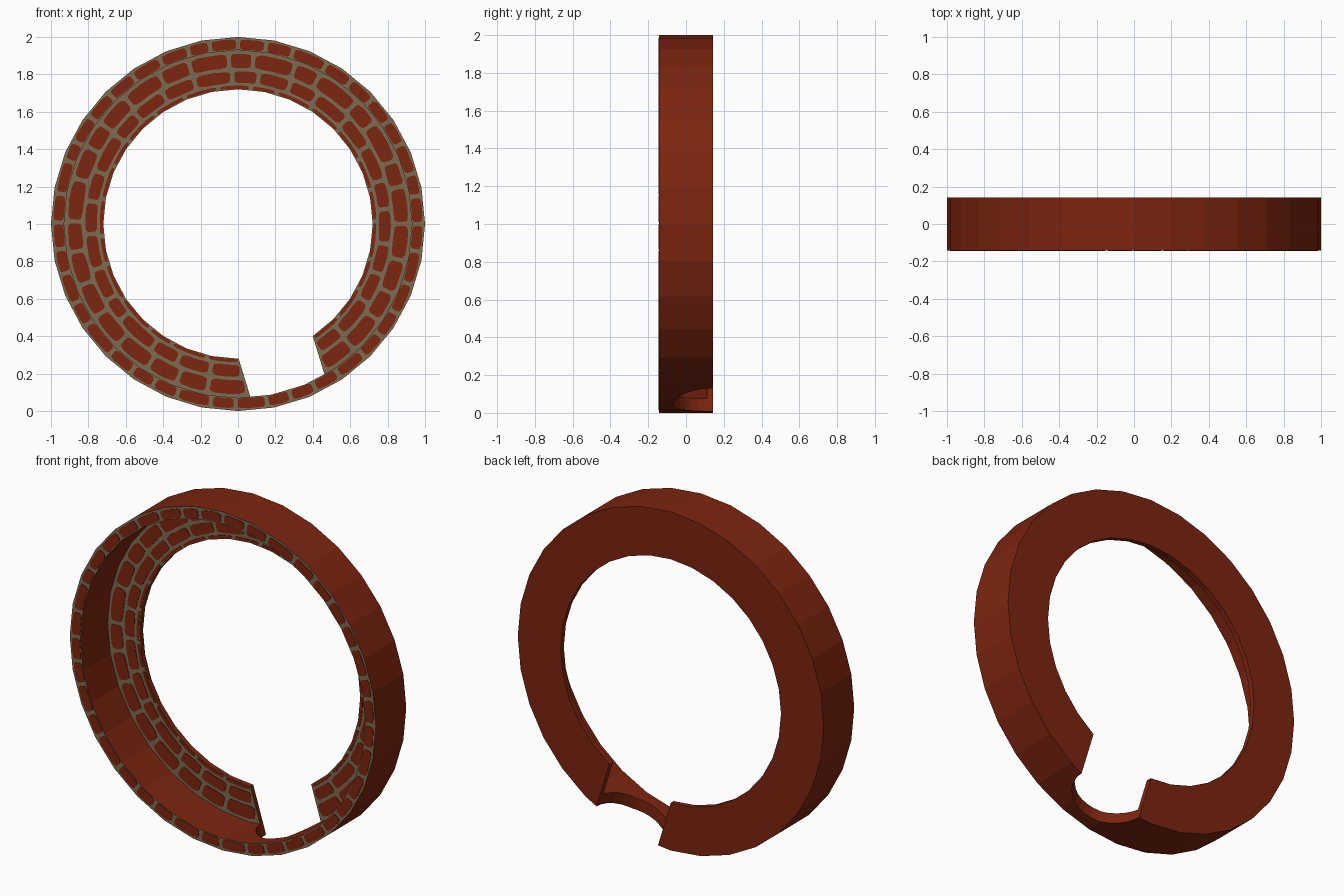
import bpy, bmesh, math, random
from mathutils import Matrix, Vector

if "Cube" in bpy.data.objects:
    bpy.data.objects.remove(bpy.data.objects["Cube"])

random.seed(4)
SEG = 32
HALF = 0.142          # half depth of the ring
WEB = 0.112           # front face of the thin back web
NOTCH = math.radians(-73)
NOTCH_R = 0.21


def material(name, rgb):
    m = bpy.data.materials.new(name)
    m.diffuse_color = (*rgb, 1)
    m.use_nodes = True
    m.node_tree.nodes["Principled BSDF"].inputs["Base Color"].default_value = m.diffuse_color
    return m


red = material("brick red", (0.205, 0.018, 0.005))
mortar = material("mortar", (0.20, 0.145, 0.08))


def polar(r, a, y):
    return Vector((r * math.cos(a), y, 1 + r * math.sin(a)))


def make_object(name, bm, mats):
    bmesh.ops.recalc_face_normals(bm, faces=bm.faces)
    me = bpy.data.meshes.new(name)
    bm.to_mesh(me)
    bm.free()
    for m in mats:
        me.materials.append(m)
    ob = bpy.data.objects.new(name, me)
    bpy.context.collection.objects.link(ob)
    return ob


# ring: L-shaped section swept around the y axis
profile = [(1, -HALF), (1, HALF), (0.72, HALF), (0.72, WEB), (0.93, WEB), (0.93, -HALF)]
bm = bmesh.new()
rows = [[bm.verts.new(polar(r, 2 * math.pi * i / SEG, y)) for r, y in profile]
        for i in range(SEG)]
n = len(profile)
for i in range(SEG):
    a, b = rows[i], rows[(i + 1) % SEG]
    for k in range(n):
        f = bm.faces.new((a[k], a[(k + 1) % n], b[(k + 1) % n], b[k]))
        f.material_index = 1 if k in (3, 5) else 0   # front-facing faces
ring = make_object("brick_ring", bm, [red, mortar])

# round radial notch cut from the back, low on the right
bm = bmesh.new()
axis = Vector((math.cos(NOTCH), 0, math.sin(NOTCH)))
rot = axis.to_track_quat('Z', 'Y').to_matrix().to_4x4()
centre = polar(0.9, NOTCH, HALF + 0.0005)
bmesh.ops.create_cone(bm, cap_ends=True, segments=32, radius1=NOTCH_R, radius2=NOTCH_R,
                      depth=0.7, matrix=Matrix.Translation(centre) @ rot)
cutter = make_object("notch_cutter", bm, [red])
cutter.hide_render = True
mod = ring.modifiers.new("notch", 'BOOLEAN')
mod.operation = 'DIFFERENCE'
mod.solver = 'EXACT'
mod.object = cutter
bpy.context.view_layer.update()
dg = bpy.context.evaluated_depsgraph_get()
cut_mesh = bpy.data.meshes.new_from_object(ring.evaluated_get(dg))
ring.modifiers.clear()
ring.data = cut_mesh
bpy.data.objects.remove(cutter)


# bricks: thin rounded plates laid in curved courses
def brick(bm, r0, r1, a0, a1, y):
    rm, h = (r0 + r1) / 2, (r1 - r0) / 2
    am, w = (a0 + a1) / 2, (a1 - a0) / 2
    front, back = [], []
    for i in range(24):
        t = 2 * math.pi * i / 24
        c, s = math.cos(t), math.sin(t)
        u = math.copysign(abs(c) ** 0.4, c)
        v = math.copysign(abs(s) ** 0.4, s) * random.uniform(0.9, 1)
        front.append(bm.verts.new(polar(rm + h * v, am + w * u, y - 0.003)))
        back.append(bm.verts.new(polar(rm + h * v, am + w * u, y + 0.001)))
    bm.faces.new(front)
    bm.faces.new(back[::-1])
    for i in range(24):
        j = (i + 1) % 24
        bm.faces.new((front[i], back[i], back[j], front[j]))


def course(name, r0, r1, y, length, gap_half):
    bm = bmesh.new()
    r = (r0 + r1) / 2
    start = NOTCH + gap_half
    total = 2 * math.pi - 2 * gap_half
    count = round(total * r / length)
    cuts = [start + total * (i + (random.uniform(-0.18, 0.18) if 0 < i < count else 0)) / count
            for i in range(count + 1)]
    joint = 0.011 / r
    for a, b in zip(cuts, cuts[1:]):
        brick(bm, r0, r1, a + joint, b - joint, y)
    make_object(name, bm, [red])


def gap(r):
    return math.asin(0.208 / r) - 0.008


course("rim_bricks", 0.930, 0.987, -HALF, 0.15, 0)
course("outer_web_bricks", 0.832, 0.912, WEB, 0.18, gap(0.832))
course("middle_web_bricks", 0.752, 0.818, WEB, 0.17, gap(0.752))
course("inner_web_bricks", 0.721, 0.740, WEB, 0.18, gap(0.721))
